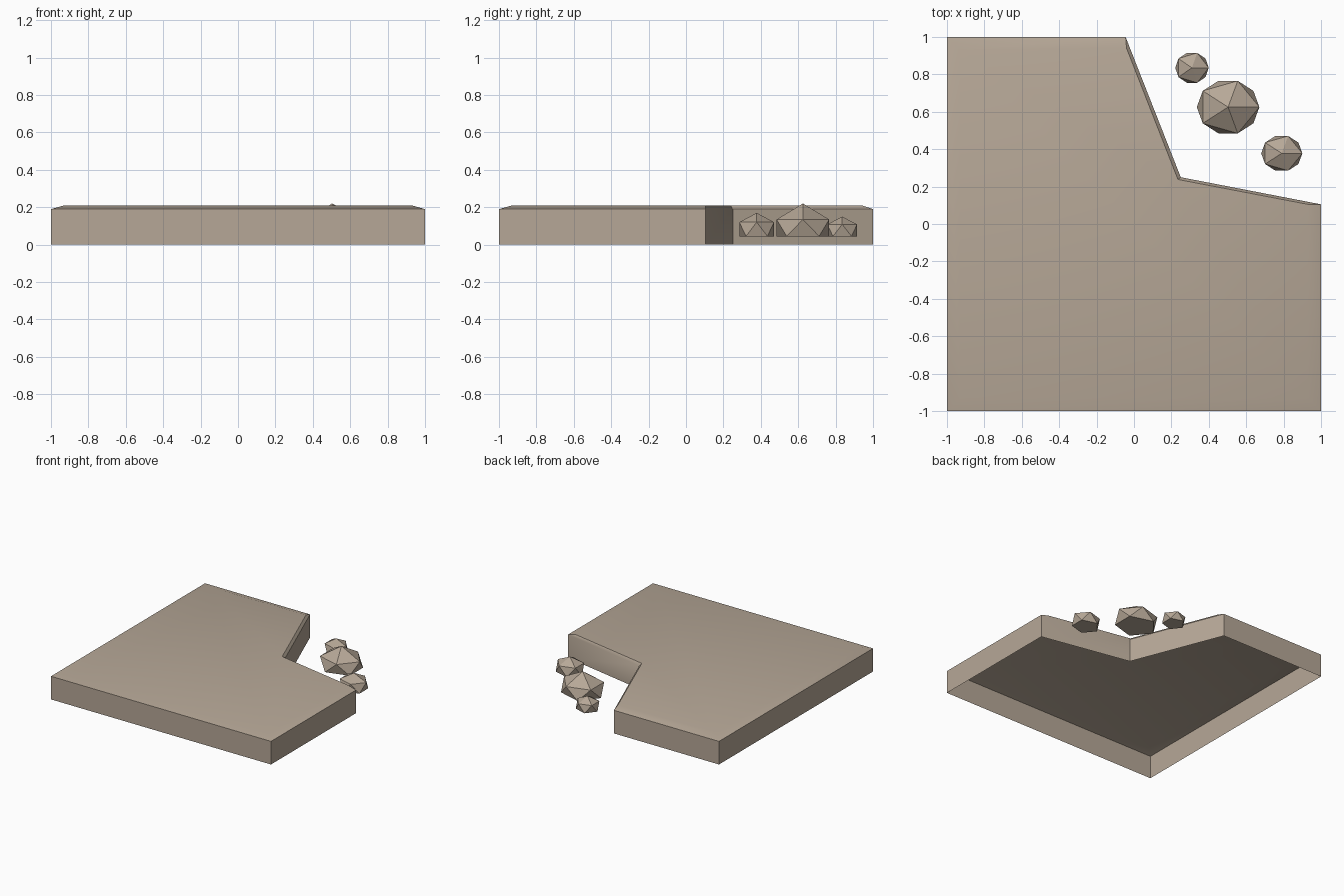
import bpy
import bmesh
import math

cube = bpy.data.objects.get("Cube")
if cube:
    bpy.data.objects.remove(cube, do_unlink=True)

# Single sandy stone colour
COLOR = (0.47, 0.39, 0.31, 1.0)
stone = bpy.data.materials.new("sandy_stone")
stone.use_nodes = True
stone.diffuse_color = COLOR
bsdf = next(n for n in stone.node_tree.nodes if n.type == 'BSDF_PRINCIPLED')
bsdf.inputs["Base Color"].default_value = COLOR


def add_object(name, bm):
    mesh = bpy.data.meshes.new(name)
    bm.to_mesh(mesh)
    bm.free()
    mesh.materials.append(stone)
    obj = bpy.data.objects.new(name, mesh)
    bpy.context.collection.objects.link(obj)
    return obj


# Slab: open-bottomed shell with a broken corner and a sloped top rim
outer = [(-1, -1), (1, -1), (1, 0.105), (0.25, 0.25), (-0.045, 1), (-1, 1)]
inner = [(-0.93, -0.93), (0.93, -0.93), (0.93, 0.105),
         (0.235, 0.238), (-0.04, 0.94), (-0.93, 0.93)]
bm = bmesh.new()
rings = [[bm.verts.new((x, y, z)) for x, y in outline]
         for outline, z in ((outer, 0), (outer, 0.19), (inner, 0.21))]
for low, high in zip(rings, rings[1:]):
    for i in range(len(low)):
        j = (i + 1) % len(low)
        bm.faces.new((low[i], low[j], high[j], high[i]))
bm.faces.new(rings[-1])
slab = add_object("ground_slab", bm)

# Smooth only the shallow top rim
bpy.context.view_layer.objects.active = slab
slab.select_set(True)
bpy.ops.object.shade_smooth_by_angle(angle=math.radians(40))
slab.select_set(False)


# Rocks: faceted, squashed balls with flattened undersides
def rock(name, center, radii, floor=0.045):
    bm = bmesh.new()
    bmesh.ops.create_icosphere(bm, subdivisions=1, radius=1)
    for v in bm.verts:
        v.co = [c + r * k for c, r, k in zip(center, radii, v.co)]
        v.co.z = max(v.co.z, floor)
    return add_object(name, bm)


rock("large_rock", (0.503, 0.625, 0.066), (0.187, 0.165, 0.154))
rock("small_back_rock", (0.31, 0.835, 0.075), (0.1, 0.094, 0.075))
rock("small_side_rock", (0.79, 0.378, 0.08), (0.123, 0.109, 0.09))
